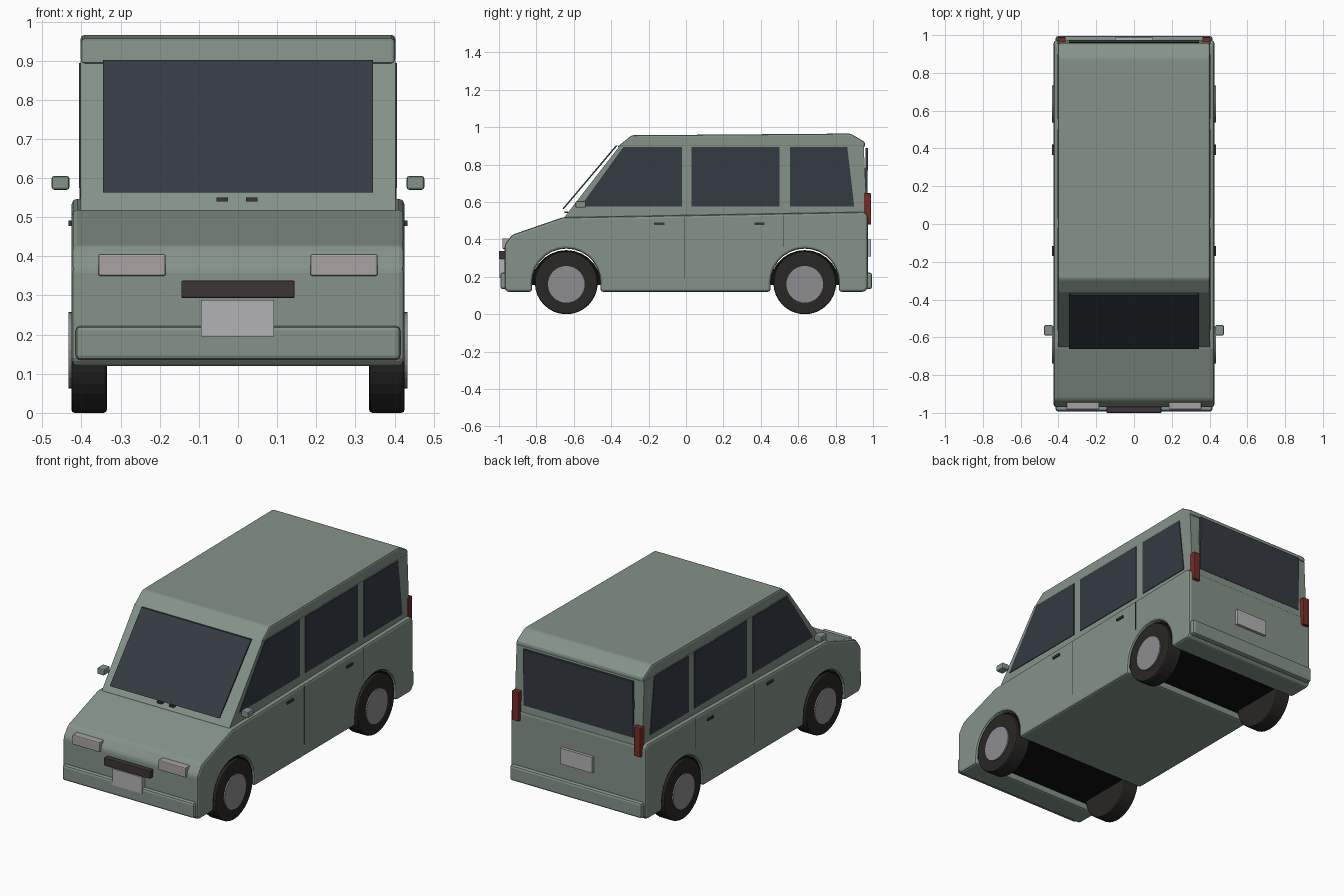
import bpy, bmesh
from math import sin, cos, pi
from mathutils import Matrix

if "Cube" in bpy.data.objects:
    bpy.data.objects.remove(bpy.data.objects["Cube"])


def mat(name, r, g, b):
    m = bpy.data.materials.new(name)
    m.diffuse_color = (r, g, b, 1)
    m.use_nodes = True
    m.node_tree.nodes["Principled BSDF"].inputs["Base Color"].default_value = m.diffuse_color
    return m


GREEN = mat("green paint", 0.23, 0.29, 0.25)
GLASS = mat("dark glass", 0.035, 0.043, 0.055)
RUBBER = mat("rubber", 0.022, 0.02, 0.019)
METAL = mat("hub metal", 0.27, 0.27, 0.28)
LAMP = mat("headlight", 0.40, 0.37, 0.36)
RED = mat("tail red", 0.18, 0.025, 0.02)
PLATE = mat("plate", 0.45, 0.45, 0.46)
TRIM = mat("dark trim", 0.045, 0.035, 0.035)
LINER = mat("wheel well", 0.005, 0.005, 0.005)


def finish(name, bm, m, bevel=0, segments=2):
    bmesh.ops.recalc_face_normals(bm, faces=bm.faces)
    me = bpy.data.meshes.new(name)
    bm.to_mesh(me)
    bm.free()
    ob = bpy.data.objects.new(name, me)
    bpy.context.collection.objects.link(ob)
    me.materials.append(m)
    if bevel:
        b = ob.modifiers.new("bevel", 'BEVEL')
        b.width, b.segments, b.limit_method = bevel, segments, 'ANGLE'
    return ob


def extrude_x(name, pts, x0, x1, m, bevel=0):
    """Extrude a (y, z) outline from x0 to x1."""
    bm = bmesh.new()
    f = bm.faces.new([bm.verts.new((x0, y, z)) for y, z in pts])
    r = bmesh.ops.extrude_face_region(bm, geom=[f])
    bmesh.ops.translate(bm, vec=(x1 - x0, 0, 0),
                        verts=[v for v in r["geom"] if isinstance(v, bmesh.types.BMVert)])
    return finish(name, bm, m, bevel)


def box(name, x, y, z, m, bevel=0):
    """Box from (min, max) ranges on each axis."""
    return extrude_x(name, [(y[0], z[0]), (y[1], z[0]), (y[1], z[1]), (y[0], z[1])],
                     x[0], x[1], m, bevel)


def disc(name, x0, x1, y, z, r, m, bevel=0):
    bm = bmesh.new()
    bmesh.ops.create_cone(bm, cap_ends=True, segments=32, radius1=r, radius2=r, depth=abs(x1 - x0))
    bmesh.ops.transform(bm, verts=bm.verts, matrix=Matrix.Translation(((x0 + x1) / 2, y, z))
                        @ Matrix.Rotation(pi / 2, 4, 'Y'))
    return finish(name, bm, m, bevel)


def arc(yc, zc, r, n=14):
    """Half circle over the top, from rear to front."""
    return [(yc + r * cos(pi * i / n), zc + r * sin(pi * i / n)) for i in range(n + 1)]


AXLES = {"front": -0.64, "rear": 0.635}

# lower body with wheel arches in its outline
body = [(-0.96, 0.12), (-0.97, 0.14), (-0.97, 0.37), (-0.93, 0.425), (-0.66, 0.518),
        (0.95, 0.547), (0.972, 0.53), (0.972, 0.14), (0.955, 0.12)]
for yc in (0.635, -0.64):
    body += [(yc + 0.183, 0.12)] + arc(yc, 0.168, 0.183) + [(yc - 0.183, 0.12)]
extrude_x("lower_body", body, -0.425, 0.425, GREEN, 0.014)

# cabin and roof
extrude_x("cabin", [(-0.665, 0.50), (-0.355, 0.90), (0.95, 0.90), (0.968, 0.53), (0.96, 0.50)],
          -0.402, 0.402, GREEN)
extrude_x("roof", [(-0.37, 0.893), (-0.29, 0.957), (0.88, 0.966), (0.957, 0.92), (0.957, 0.893)],
          -0.402, 0.402, GREEN, 0.01)

# front and rear glass
extrude_x("windshield", [(-0.662, 0.563), (-0.376, 0.902), (-0.366, 0.902), (-0.652, 0.563)],
          -0.345, 0.345, GLASS)
extrude_x("rear_window", [(0.955, 0.57), (0.968, 0.57), (0.974, 0.89), (0.96, 0.89)],
          -0.345, 0.345, GLASS)

# bumpers, grille, plates
box("front_bumper", (-0.415, 0.415), (-0.992, -0.94), (0.135, 0.222), GREEN, 0.012)
box("rear_bumper", (-0.415, 0.415), (0.94, 0.995), (0.135, 0.222), GREEN, 0.012)
box("grille", (-0.145, 0.145), (-1.0, -0.95), (0.293, 0.338), TRIM, 0.004)
box("front_plate", (-0.094, 0.092), (-0.997, -0.96), (0.195, 0.288), PLATE)
box("rear_plate", (-0.1, 0.1), (0.96, 0.988), (0.31, 0.40), PLATE)
for x in (-0.04, 0.035):
    box("wiper", (x - 0.015, x + 0.015), (-0.65, -0.63), (0.54, 0.55), TRIM)

# wheel wells across the full width
for end, yc in AXLES.items():
    extrude_x(end + "_wheel_well", [(y, max(z, 0.155)) for y, z in arc(yc, 0.156, 0.187)],
              -0.41, 0.41, LINER)

windows = {
    "front": [(-0.565, 0.575), (-0.022, 0.575), (-0.022, 0.894), (-0.335, 0.894)],
    "middle": [(0.03, 0.575), (0.5, 0.575), (0.5, 0.894), (0.03, 0.894)],
    "back": [(0.555, 0.575), (0.9, 0.575), (0.862, 0.894), (0.555, 0.894)],
}

# parts repeated on both sides
for side, s in (("right", 1), ("left", -1)):
    for n, pts in windows.items():
        extrude_x(f"{side}_{n}_window", pts, s * 0.39, s * 0.406, GLASS)
    for end, yc in AXLES.items():
        disc(f"{side}_{end}_tyre", s * 0.335, s * 0.426, yc, 0.168, 0.168, RUBBER, 0.008)
        disc(f"{side}_{end}_hub", s * 0.40, s * 0.433, yc, 0.16, 0.098, METAL)
    for y, z0, z1 in ((-0.01, 0.19, 0.52), (0.52, 0.36, 0.53)):
        box(f"{side}_door_seam", (s * 0.415, s * 0.426), (y - 0.002, y + 0.002), (z0, z1), TRIM)
    for y in (-0.143, 0.393):
        box(f"{side}_door_handle", (s * 0.42, s * 0.433), (y - 0.027, y + 0.027), (0.478, 0.491), TRIM)
    box(f"{side}_mirror", (s * 0.431, s * 0.476), (-0.59, -0.535), (0.57, 0.605), GREEN, 0.006)
    box(f"{side}_headlight", (s * 0.185, s * 0.357), (-0.982, -0.91), (0.35, 0.406), LAMP, 0.005)
    box(f"{side}_tail_light", (s * 0.362, s * 0.405), (0.95, 0.99), (0.48, 0.648), RED, 0.005)
